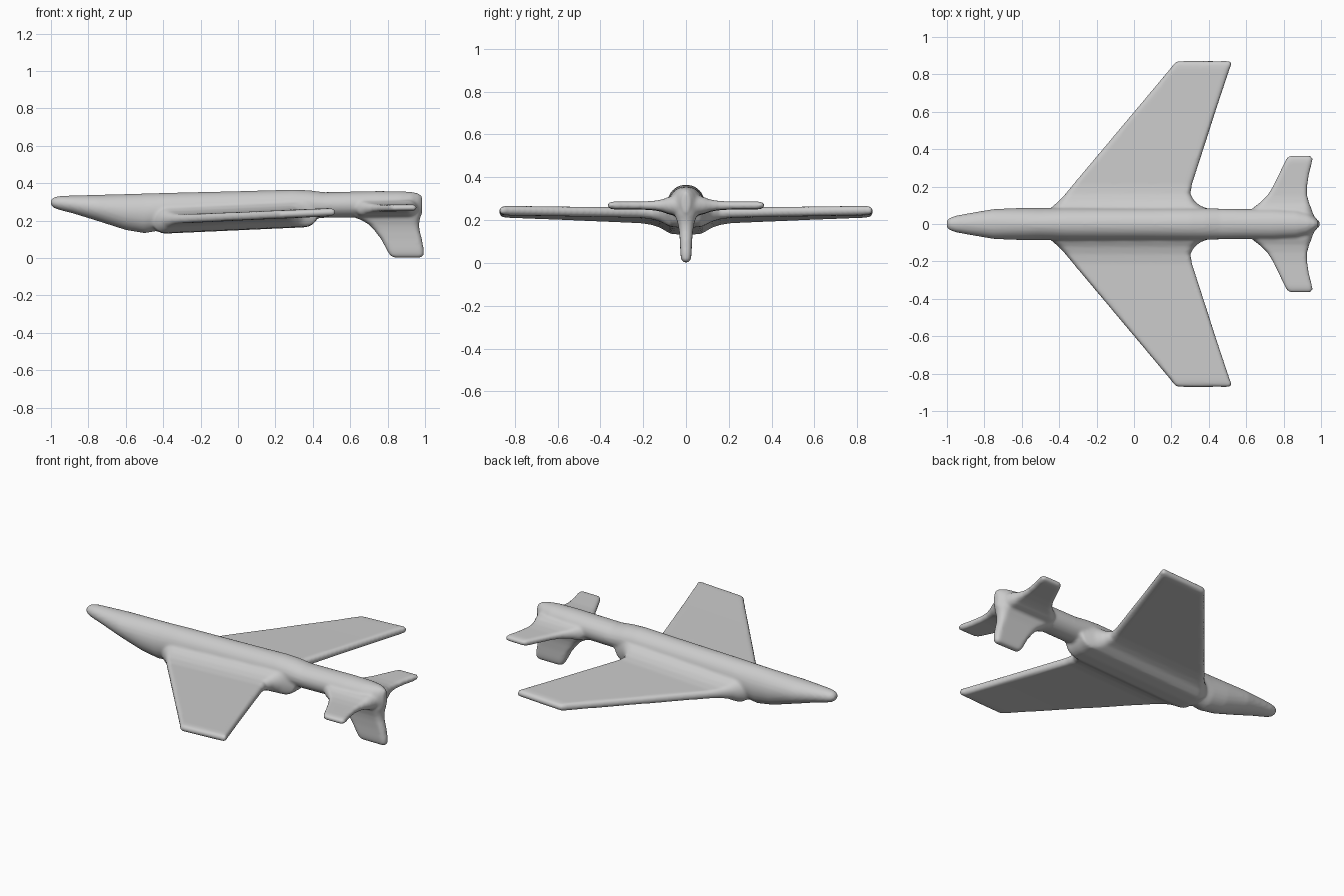
import bpy, bmesh, math

if "Cube" in bpy.data.objects:
    bpy.data.objects.remove(bpy.data.objects["Cube"])

grey = bpy.data.materials.new("plain grey")
grey.diffuse_color = (0.6, 0.6, 0.6, 1)
grey.use_nodes = True
grey.node_tree.nodes["Principled BSDF"].inputs["Base Color"].default_value = grey.diffuse_color


def loft(name, rings):
    """Skin a closed solid over rings with equal point counts."""
    bm = bmesh.new()
    loops = [[bm.verts.new(p) for p in ring] for ring in rings]
    n = len(loops[0])
    for a, b in zip(loops, loops[1:]):
        for i in range(n):
            j = (i + 1) % n
            bm.faces.new((a[i], a[j], b[j], b[i]))
    bm.faces.new(loops[0][::-1])
    bm.faces.new(loops[-1])
    bmesh.ops.recalc_face_normals(bm, faces=bm.faces)
    mesh = bpy.data.meshes.new(name)
    bm.to_mesh(mesh)
    bm.free()
    mesh.materials.append(grey)
    obj = bpy.data.objects.new(name, mesh)
    bpy.context.collection.objects.link(obj)
    return obj


def slab(lead, trail, t, n=16):
    """Flat section with round edges, as (chord position, thickness) pairs."""
    mid, half = (lead + trail) / 2, (trail - lead) / 2
    pts = []
    for i in range(2 * n):
        side = 1 if i < n else -1
        a = -math.pi / 2 + math.pi * (i % n) / (n - 1)
        pts.append((mid + side * (half - t + t * math.cos(a)), side * t * math.sin(a)))
    return pts


def surface(name, stations, height, slope):
    """Pair of wings: stations (y, lead x, trail x, half thickness), mirrored in y."""
    full = [(-y, *rest) for y, *rest in reversed(stations[1:])] + stations
    return loft(name, [[(x, y, height + slope * x + z) for x, z in slab(l, r, t)]
                       for y, l, r, t in full])


# fuselage: x, top, bottom, half width
body = [(-1.0, .312, .283, .018), (-.985, .325, .268, .034), (-.95, .332, .256, .045),
        (-.88, .334, .238, .058), (-.75, .338, .198, .08), (-.6, .342, .15, .086),
        (-.5, .345, .133, .086), (-.43, .347, .145, .086), (-.36, .349, .165, .086),
        (-.1, .355, .18, .085), (.1, .36, .188, .085), (.3, .366, .205, .085),
        (.38, .362, .212, .084), (.46, .352, .215, .082), (.6, .355, .217, .08),
        (.75, .358, .222, .08), (.87, .357, .225, .074), (.93, .353, .225, .06),
        (.965, .345, .228, .038), (.985, .33, .235, .018)]
fuselage = loft("fuselage", [
    [(x, w * math.cos(a), (top + bot) / 2 + (top - bot) / 2 * math.sin(a))
     for a in (math.tau * i / 32 for i in range(32))]
    for x, top, bot, w in body])

# main wings, thicker and longer at the root
wings = surface("wings", [
    (0, -.46, .43, .075), (.07, -.46, .43, .07), (.095, -.435, .36, .057),
    (.12, -.405, .325, .042), (.16, -.368, .302, .03), (.21, -.327, .31, .024),
    (.6, 0, .436, .022), (.83, .193, .512, .022), (.853, .21, .522, .02),
    (.866, .222, .52, .014), (.872, .24, .505, .006)], .223, .045)

# horizontal tail
tail = surface("tailplane", [
    (0, .62, .985, .05), (.05, .62, .96, .046), (.085, .635, .948, .038),
    (.11, .668, .938, .028), (.15, .71, .927, .021), (.2, .742, .926, .018),
    (.27, .776, .937, .018), (.33, .804, .953, .018), (.35, .815, .955, .016),
    (.362, .828, .948, .01), (.367, .842, .936, .004)], .258, .012)

# fin hanging under the tail: z, front x, rear x, half thickness
fin_stations = [(.002, .835, .975, .008), (.007, .822, .988, .016), (.02, .808, .994, .023),
                (.045, .794, .994, .026), (.1, .765, .984, .028), (.15, .727, .971, .032),
                (.18, .698, .969, .037), (.205, .655, .972, .045), (.225, .6, .978, .05),
                (.27, .6, .982, .05)]
fin = loft("ventral_fin", [[(x, y, z) for x, y in slab(l, r, t)]
                           for z, l, r, t in fin_stations])

# fuse the parts into one softly blended skin
bpy.ops.object.select_all(action='DESELECT')
for part in (fuselage, wings, tail, fin):
    part.select_set(True)
bpy.context.view_layer.objects.active = fuselage
bpy.ops.object.join()
fuselage.name = "airplane_body"
remesh = fuselage.modifiers.new("fuse", 'REMESH')
remesh.mode = 'VOXEL'
remesh.voxel_size = 0.009
remesh.use_smooth_shade = True
smooth = fuselage.modifiers.new("blend", 'SMOOTH')
smooth.factor = 0.5
smooth.iterations = 4
for name in ("fuse", "blend"):
    bpy.ops.object.modifier_apply(modifier=name)
bpy.ops.object.shade_smooth()
